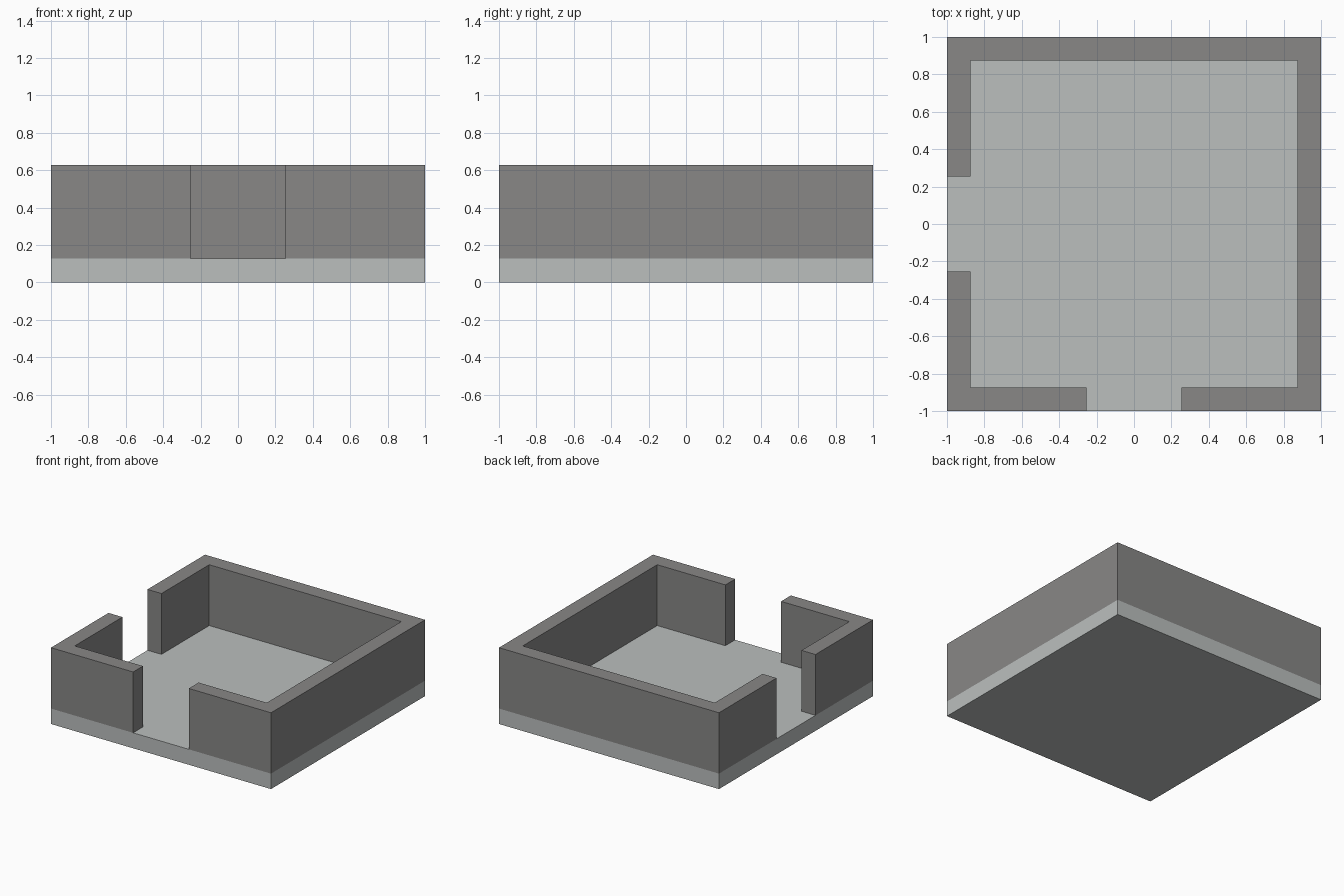
import bpy
import bmesh

cube = bpy.data.objects.get("Cube")
if cube:
    bpy.data.objects.remove(cube, do_unlink=True)

OUTER = 1.0     # half width of the room
INNER = 0.873   # half width inside the walls
DOOR = 0.253    # half width of each doorway
FLOOR = 0.127   # floor thickness
TOP = 0.627     # top of the walls


def material(name, color):
    mat = bpy.data.materials.new(name)
    mat.use_nodes = True
    mat.diffuse_color = color
    mat.node_tree.nodes["Principled BSDF"].inputs["Base Color"].default_value = color
    return mat


def extruded(name, outline, bottom, top, mat):
    """Raise a flat outline into a closed solid."""
    bm = bmesh.new()
    face = bm.faces.new([bm.verts.new((x, y, bottom)) for x, y in outline])
    result = bmesh.ops.extrude_face_region(bm, geom=[face], use_keep_orig=True)
    raised = [v for v in result["geom"] if isinstance(v, bmesh.types.BMVert)]
    bmesh.ops.translate(bm, verts=raised, vec=(0, 0, top - bottom))
    bmesh.ops.recalc_face_normals(bm, faces=bm.faces[:])
    mesh = bpy.data.meshes.new(name)
    bm.to_mesh(mesh)
    bm.free()
    mesh.materials.append(mat)
    obj = bpy.data.objects.new(name, mesh)
    bpy.context.collection.objects.link(obj)
    return obj


light_grey = material("light grey floor", (0.497, 0.521, 0.515, 1))
dark_grey = material("dark grey wall", (0.246, 0.242, 0.240, 1))

# Floor slab
extruded("floor", [(-OUTER, -OUTER), (OUTER, -OUTER), (OUTER, OUTER), (-OUTER, OUTER)],
         0, FLOOR, light_grey)

# Short corner wall between the two doorways
extruded("corner_wall", [(-OUTER, -OUTER), (-DOOR, -OUTER), (-DOOR, -INNER),
                         (-INNER, -INNER), (-INNER, -DOOR), (-OUTER, -DOOR)],
         FLOOR, TOP, dark_grey)

# Long wall running round the other three corners
extruded("long_wall", [(DOOR, -OUTER), (OUTER, -OUTER), (OUTER, OUTER), (-OUTER, OUTER),
                       (-OUTER, DOOR), (-INNER, DOOR), (-INNER, INNER), (INNER, INNER),
                       (INNER, -INNER), (DOOR, -INNER)],
         FLOOR, TOP, dark_grey)
